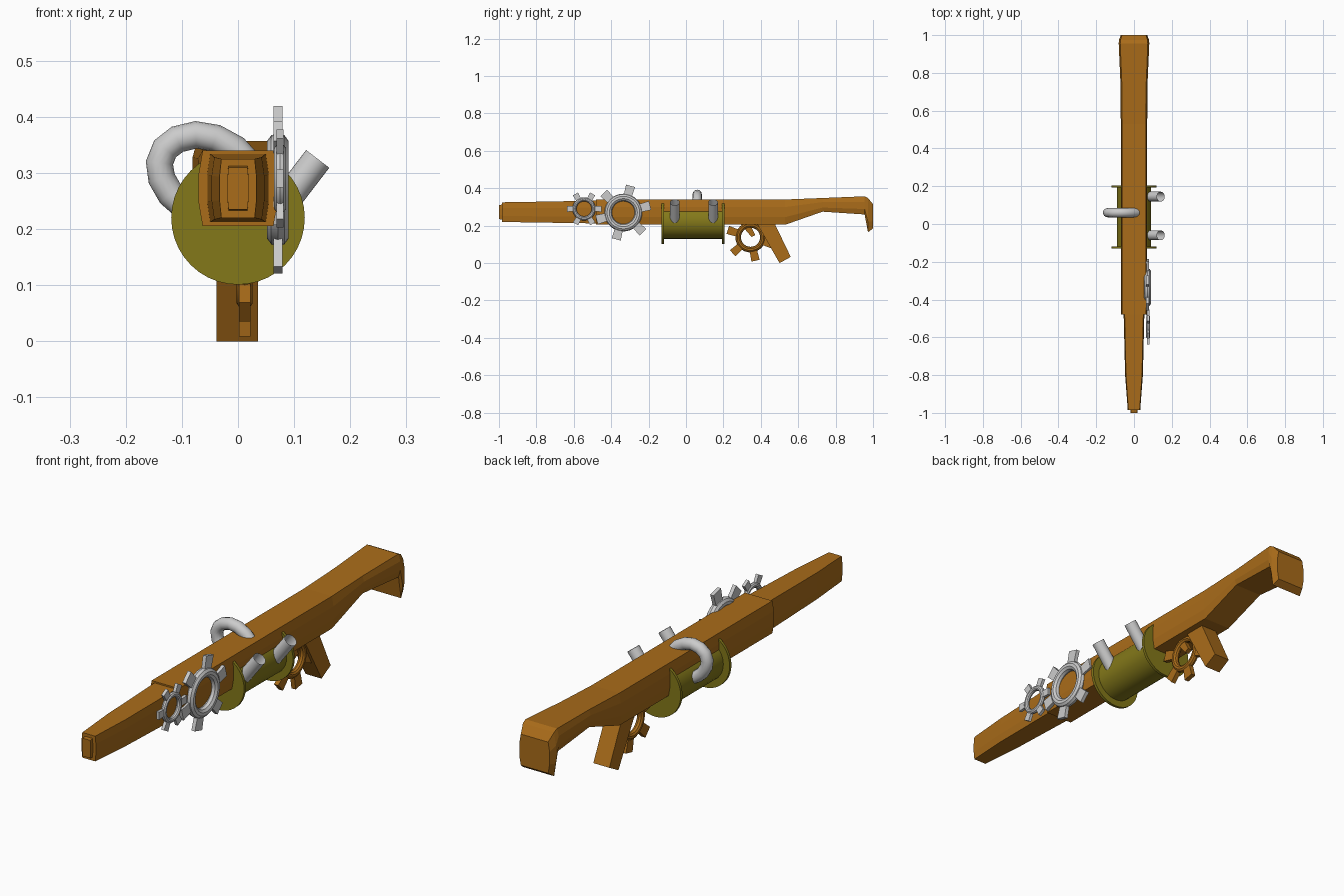
import bpy, bmesh
from math import pi, sin, cos, radians
from mathutils import Vector

if "Cube" in bpy.data.objects:
    bpy.data.objects.remove(bpy.data.objects["Cube"])


def material(name, rgb):
    m = bpy.data.materials.new(name)
    m.diffuse_color = (*rgb, 1)
    m.use_nodes = True
    m.node_tree.nodes["Principled BSDF"].inputs["Base Color"].default_value = m.diffuse_color
    return m


WOOD = material("bronze", (0.40, 0.15, 0.01))
OLIVE = material("olive", (0.23, 0.19, 0.01))


def finish(name, bm, mat=None):
    bmesh.ops.recalc_face_normals(bm, faces=bm.faces)
    me = bpy.data.meshes.new(name)
    bm.to_mesh(me)
    bm.free()
    ob = bpy.data.objects.new(name, me)
    bpy.context.collection.objects.link(ob)
    if mat:
        me.materials.append(mat)
    return ob


def smooth(ob):
    bpy.ops.object.select_all(action='DESELECT')
    ob.select_set(True)
    bpy.context.view_layer.objects.active = ob
    bpy.ops.object.shade_smooth_by_angle(angle=radians(35))


def bridge(bm, a, b):
    n = len(a)
    for i in range(n):
        bm.faces.new((a[i], a[(i + 1) % n], b[(i + 1) % n], b[i]))


def loft(name, sections, mat):
    """Slightly bulged eight-sided sections (y, half width, z low, z high)."""
    shape = [(.9, 0), (1, .3), (1, .7), (.9, 1), (-.9, 1), (-1, .7), (-1, .3), (-.9, 0)]
    bm = bmesh.new()
    rings = [[bm.verts.new((w * u, y, lo + (hi - lo) * v)) for u, v in shape]
             for y, w, lo, hi in sections]
    for a, b in zip(rings, rings[1:]):
        bridge(bm, a, b)
    bm.faces.new(rings[0])
    bm.faces.new(rings[-1])
    return finish(name, bm, mat)


def side_plate(name, pts, x0, x1, mat):
    """Profile in the y-z plane extruded along x."""
    bm = bmesh.new()
    a = [bm.verts.new((x0, y, z)) for y, z in pts]
    b = [bm.verts.new((x1, y, z)) for y, z in pts]
    bridge(bm, a, b)
    bm.faces.new(a)
    bm.faces.new(b)
    return finish(name, bm, mat)


def sweep(name, path, r, sides, caps=True, mat=None):
    """Round tube along a path that lies in a plane of constant y."""
    path = [Vector(p) for p in path]
    bm = bmesh.new()
    rings = []
    for i, p in enumerate(path):
        t = (path[min(i + 1, len(path) - 1)] - path[max(i - 1, 0)]).normalized()
        u = Vector((0, 1, 0)) if abs(t.y) < .5 else Vector((1, 0, 0))
        v = t.cross(u)
        rings.append([bm.verts.new(p + r * (cos(2 * pi * k / sides) * u + sin(2 * pi * k / sides) * v))
                      for k in range(sides)])
    for a, b in zip(rings, rings[1:]):
        bridge(bm, a, b)
    if caps:
        bm.faces.new(rings[0])
        bm.faces.new(rings[-1])
    ob = finish(name, bm, mat)
    smooth(ob)
    return ob


def gear(name, centre, ring, tube, reach, tooth_w, tooth_t, phase, mat=None):
    """Torus rim facing x with six block teeth."""
    bpy.ops.mesh.primitive_torus_add(major_radius=ring, minor_radius=tube, major_segments=32,
                                     minor_segments=10, location=centre, rotation=(0, pi / 2, 0))
    rim = bpy.context.object
    rim.name = name + "_rim"
    if mat:
        rim.data.materials.append(mat)
    smooth(rim)
    c = Vector(centre)
    for k in range(6):
        a = radians(phase + 60 * k)
        d, s = Vector((cos(a), sin(a))), Vector((-sin(a), cos(a))) * tooth_w / 2
        pts = [d * ring - s * .85, d * reach - s, d * reach + s, d * ring + s * .85]
        side_plate(f"{name}_tooth_{k + 1}", [(c.y + p.x, c.z + p.y) for p in pts],
                   c.x - tooth_t / 2, c.x + tooth_t / 2, mat)


# Receiver, stock and hooked butt
loft("stock_body", [(-.48, .07, .205, .34), (.53, .07, .205, .34), (.73, .071, .275, .348),
                    (.955, .081, .26, .357), (.973, .08, .165, .348), (1.0, .07, .185, .315)], WOOD)
# Tapered barrel with small muzzle block
loft("barrel", [(-.985, .033, .22, .325), (-.8, .047, .217, .328), (-.47, .055, .212, .334)], WOOD)
loft("muzzle", [(-1.0, .019, .235, .31), (-.97, .019, .232, .315)], WOOD)

# Pistol grip and trigger
side_plate("grip", [(.375, .22), (.50, 0), (.56, .033), (.47, .22)], -.038, .036, WOOD)
side_plate("trigger", [(.29, .21), (.35, .14), (.37, .15), (.34, .21)], 0, .02, WOOD)

# Magazine drum with end flanges
sweep("drum", [(0, -.125, .22), (0, .20, .22)], .09, 32, mat=OLIVE)
for nm, y in (("front", -.13), ("back", .193)):
    sweep(f"drum_flange_{nm}", [(0, y, .22), (0, y + .012, .22)], .119, 40, mat=OLIVE)

# Open exhaust tubes
for i, y in enumerate((-.06, .145)):
    sweep(f"exhaust_tube_{i + 1}", [(.05, y, .205), (.142, y, .325)], .026, 24, caps=False)

# Curved feed pipe on the left
pipe = [(.02, .315), (-.005, .343), (-.04, .362), (-.075, .368), (-.108, .36), (-.13, .343),
        (-.14, .318), (-.136, .29), (-.12, .262), (-.095, .24), (-.065, .225)]
sweep("feed_pipe", [(x, .06, z) for x, z in pipe], .0245, 16)

# Gears: two on the barrel side, one as trigger guard
gear("large_gear", (.071, -.335, .27), .081, .020, .148, .05, .016, 15)
gear("small_gear", (.075, -.545, .29), .051, .011, .092, .032, .013, 0)
gear("guard_gear", (.012, .345, .138), .066, .015, .128, .045, .02, -18, WOOD)
